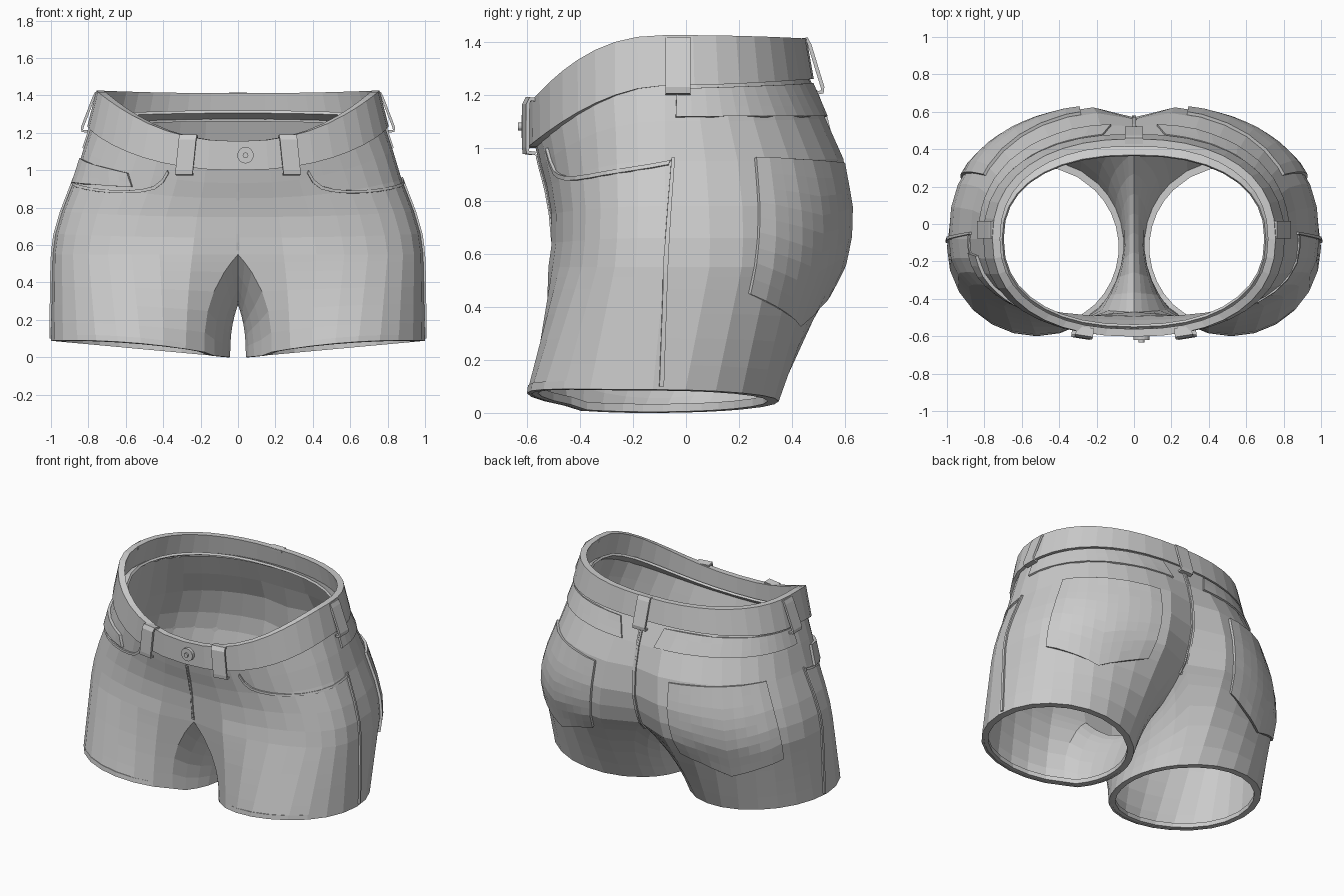
import bpy, math
from mathutils import Vector
from mathutils.bvhtree import BVHTree

if "Cube" in bpy.data.objects:
    bpy.data.objects.remove(bpy.data.objects["Cube"])

M, K = 19, 8          # columns round the outside of a half, and along the inner thigh


def add_mesh(name, verts, faces):
    me = bpy.data.meshes.new(name)
    me.from_pydata([tuple(v) for v in verts], [], faces)
    me.update()
    ob = bpy.data.objects.new(name, me)
    bpy.context.collection.objects.link(ob)
    return ob


def loft(name, sections, ring=False, flip=False):
    """Solid through equal closed sections, capped unless it is a ring."""
    n, m = len(sections[0]), len(sections)
    verts = [p for s in sections for p in s]
    faces = [(i * n + j, i * n + (j + 1) % n, (i + 1) % m * n + (j + 1) % n, (i + 1) % m * n + j)
             for i in range(m if ring else m - 1) for j in range(n)]
    if not ring:
        faces += [tuple(range(n))[::-1], tuple(range((m - 1) * n, m * n))]
    if flip:
        faces = [f[::-1] for f in faces]
    return add_mesh(name, verts, faces)


def rim(a, w, yf, yb, z, n=2.3, cf=0, cb=0, slope=2, yc=-.08):
    """Point on a rounded outline; z = heights at front, side, back; cf, cb = centre dents."""
    c, s = math.cos(a), math.sin(a)
    x = math.copysign(w * abs(c) ** (2 / n), c)
    if abs(c) < 1e-6:
        x = 0
    y = yc + ((yb - yc) if s > 0 else (yf - yc)) * abs(s) ** (2 / n)
    y += (-cb if s > 0 else cf) * math.exp(-(x / .12) ** 2)
    return Vector((x, y, z[1] + ((z[2] if s > 0 else z[0]) - z[1]) * abs(s) ** slope))


# Shorts body: half of it lofted from hem ring to crotch ring to waist
def arc(*args):
    return [rim(-math.pi / 2 + math.pi * j / (M - 1), *args) for j in range(M)]


def hem_point(deg, inset=0.0, up=0.0):
    a = math.radians(deg)
    x, y = .52 + (.48 - inset) * math.cos(a), -.125 + (.475 - inset) * math.sin(a)
    return Vector((x, y, up + .088 * (x - .04) / .96 + (.03 * math.sin(a) ** 2 if a < 0 else 0)))


angles = [-135 + 270 * j / (M - 1) for j in range(M)]
angles += [135 + 90 * (k + 1) / (K + 1) for k in range(K)]
hem = [hem_point(a) for a in angles]
crotch = arc(.99, -.525, .605, (.55, .55, .55), 2.5, .04, .11)
back, front = crotch[-1].y, crotch[0].y
for k in range(K):
    s = 1 - 2 * (k + 1) / (K + 1)
    crotch.append(Vector((0, (back + front) / 2 + (back - front) / 2 * s, .275 + .275 * s * s)))


def leg_row(t):
    """Legs stay round and part late, leaving a gusset between them."""
    row = []
    for h, c in zip(hem, crotch):
        p = h.lerp(c, t)
        near = max(0, 1 - c.x / .5)
        p.x = h.x + (c.x - h.x) * (t + (t ** 2.6 - t) * near)
        row.append(p)
    return row


rows = [leg_row(t) for t in (0, .2, .42, .62, .82, .92, 1)]
upper = [arc(.975, -.512, .63, (.64, .66, .66), 2.45, .01, .09),
         arc(.94, -.512, .635, (.75, .78, .78), 2.4, 0, .065),
         arc(.875, -.53, .605, (.85, .95, .96), 2.35, 0, .045),
         arc(.83, -.552, .535, (.93, 1.1, 1.11), 2.3, 0, .01),
         arc(.78, -.572, .46, (1.02, 1.25, 1.28), 2.3, 0, 0, 1.6),
         arc(.705, -.55, .37, (1.05, 1.3, 1.32), 2.3, 0, 0, 1.6)]
N = M + K
verts = [p for r in rows for p in r]
faces = [(i * N + j, i * N + (j + 1) % N, (i + 1) * N + (j + 1) % N, (i + 1) * N + j)
         for i in range(len(rows) - 1) for j in range(N)]
low = (len(rows) - 1) * N
for r in upper:
    top = len(verts)
    verts += r
    faces += [(low + j, low + j + 1, top + j + 1, top + j) for j in range(M - 1)]
    low = top
surface = BVHTree.FromPolygons(verts, faces)
body = add_mesh("shorts_body", verts, faces)
body.modifiers.new("other_half", 'MIRROR')
thick = body.modifiers.new("cloth_thickness", 'SOLIDIFY')
thick.thickness = .016

# Thick turned hems at the leg openings
hems = loft("leg_hem", [[hem_point(a), hem_point(a, .042), hem_point(a, .042, .03),
                         hem_point(a, .004, .03)] for a in angles], ring=True, flip=True)
hems.modifiers.new("other_leg", 'MIRROR')


# Cloth patches laid on the body surface
def cast(origin, direction):
    p, n, _, _ = surface.ray_cast(origin, direction)
    if p is None:
        p, n, _, _ = surface.find_nearest(origin + direction * .6)
    return p, n


def around(deg, z):
    a = math.radians(deg)
    d = Vector((math.cos(a), math.sin(a), 0))
    return cast(Vector((.45, 0, z)) + d * 1.1, -d)


def on_front(x, z):
    return cast(Vector((x, -1.5, z)), Vector((0, 1, 0)))


def on_back(x, z):
    return cast(Vector((x, 1.5, z)), Vector((0, -1, 0)))


def patch(name, grid, height, sides=(1, -1)):
    for sx in sides:
        secs = []
        for row in grid:
            sec = [p + n * height for p, n in row] + [p - n * .012 for p, n in reversed(row)]
            secs.append([Vector((p.x * sx, p.y, p.z)) for p in sec])
        # turn the faces outward by comparing one with its surface normal
        a, b, c = secs[0][0], secs[0][1], secs[1][1]
        n = grid[0][0][1]
        out = (b - a).cross(c - b).dot(Vector((n.x * sx, n.y, n.z))) > 0
        loft(name + ("_right" if sx > 0 else "_left"), secs, flip=not out)


def quad_grid(corners, nu, nv, bend=0):
    """Grid over (angle, z) corners; bend drops the middle of the lower edge."""
    (a, b, c, d), g = [Vector(q) for q in corners], []
    for i in range(nv + 1):
        v, row = i / nv, []
        for j in range(nu + 1):
            u = j / nu
            q = a.lerp(b, u).lerp(d.lerp(c, u), v)
            row.append(around(q.x, q.y - bend * v * (1 - abs(2 * u - 1))))
        g.append(row)
    return g


patch("back_pocket", quad_grid([(37, .96), (106, .94), (102, .45), (27, .45)], 10, 9, .12), .017)
patch("back_yoke", quad_grid([(-6, 1.22), (121, 1.24), (122, 1.115), (-6, 1.115)], 14, 3), .012)
patch("coin_pocket", quad_grid([(-24, 1.06), (-73, .985), (-76, .91), (-20, .93)], 7, 3), .018, (-1,))
patch("side_seam", [[around(-10.5 + 3 * t, .1 + .86 * t), around(-8.8 + 3 * t, .1 + .86 * t)]
                    for t in [i / 14 for i in range(15)]], .012)
path = [(-98, 1.0), (-95, .95), (-90, .915), (-83, .9), (-74, .893), (-62, .893),
        (-50, .9), (-38, .912), (-26, .925), (-16, .938), (-8, .95)]
patch("front_pocket_edge", [[around(a, z), around(a - .8, z - .016)] for a, z in path], .01)
patch("fly_seam", [[on_front(.001, z), on_front(.009, z)]
                   for z in [.57 + .045 * i for i in range(10)]], .006)
patch("back_seam", [[on_back(.001, z), on_back(.012, z)]
                    for z in [.5 + .055 * i for i in range(14)]], .01)

# Waistband: a sloping ring, higher at the back than at the front
ZT, ZB = (1.155, 1.425, 1.412), (1.0, 1.235, 1.26)
band = []
for i in range(40):
    a = 2 * math.pi * i / 40
    band.append([rim(a, .757, -.602, .455, ZT), rim(a, .806, -.6, .482, ZB, slope=1.6),
                 rim(a, .765, -.56, .44, ZB, slope=1.6), rim(a, .716, -.562, .415, ZT)])
loft("waistband", band, ring=True, flip=True)


# Belt loops: straps folded over the band and standing off at the bottom
def belt_loop(name, x, y, deg, zt, zb, flare, lean=0):
    a = math.radians(deg)
    out, side = Vector((math.cos(a), math.sin(a), 0)), Vector((-math.sin(a), math.cos(a), 0))
    prof = [(-.035, zt), (.012, zt + .006), (.026, zt - .02), (flare, zb + .03),
            (flare - .003, zb + .005), (flare - .035, zb)]
    secs = []
    for i, (d, z) in enumerate(prof):
        (d0, z0), (d1, z1) = prof[max(i - 1, 0)], prof[min(i + 1, 5)]
        inn = Vector((z1 - z0, d0 - d1)).normalized() * .014
        s = side * (lean * (zt - z))
        p = Vector((x, y, z)) + out * d + s
        q = p + out * inn.x + Vector((0, 0, inn.y))
        w = side * .047
        secs.append([p - w, p + w, q + w, q - w])
    loft(name, secs, flip=True)


for sx, tag in ((1, "right"), (-1, "left")):
    belt_loop("front_belt_loop_" + tag, sx * .265, -.585, -90 + sx * 9, 1.185, .972, .03, sx * .1)
    belt_loop("side_belt_loop_" + tag, sx * .752, -.03, 0 if sx > 0 else 180, 1.412, 1.2, .088)
belt_loop("back_belt_loop", 0, .447, 90, 1.41, 1.2, .075)

# Waist button with a raised stud
for name, r, y, d in (("button", .044, -.606, .03), ("button_stud", .015, -.616, .034)):
    bpy.ops.mesh.primitive_cylinder_add(vertices=16, radius=r, depth=d, location=(.04, y, 1.08),
                                        rotation=(math.pi / 2, 0, 0))
    bpy.context.object.name = name
